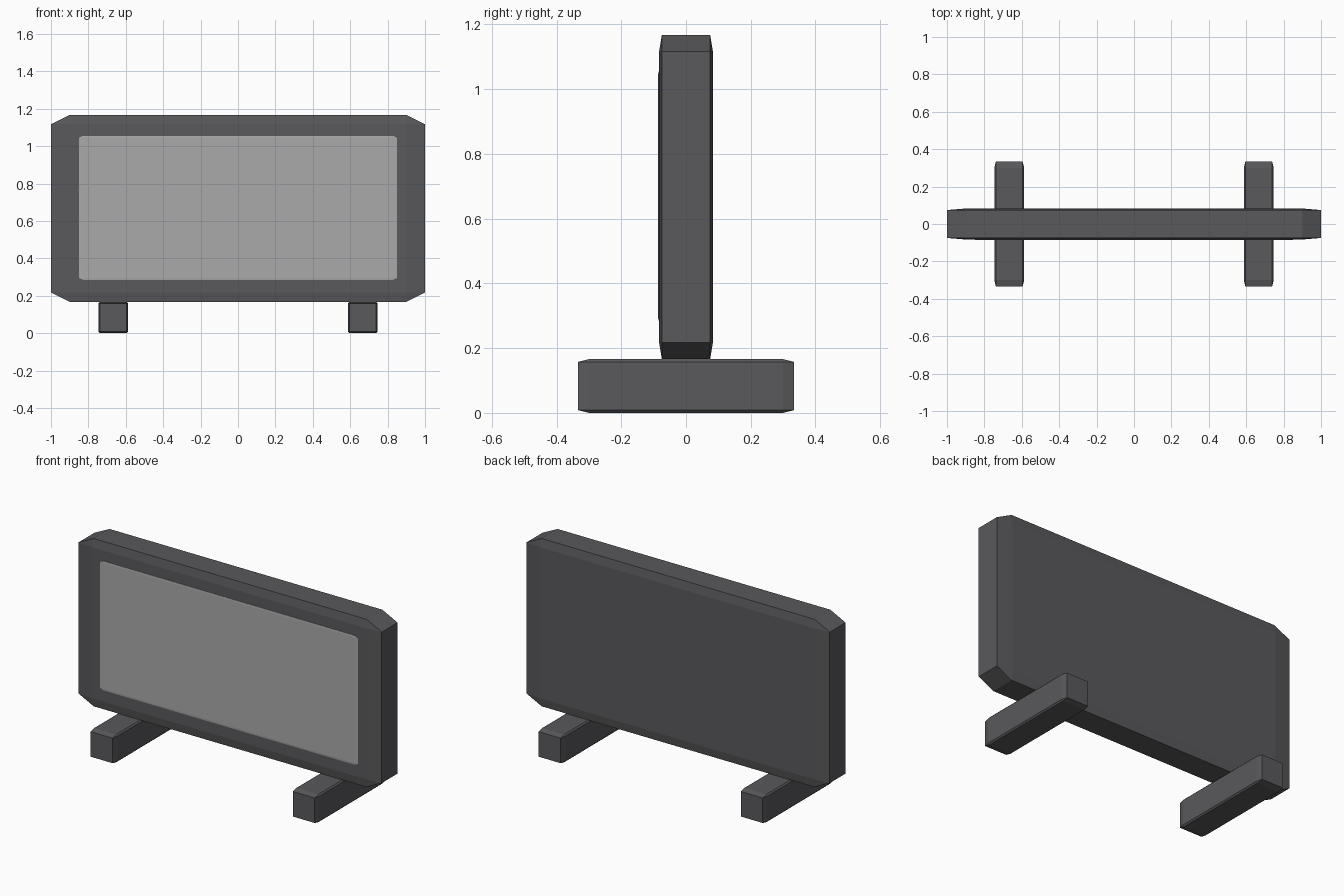
import bpy
import bmesh
from mathutils import Matrix

if "Cube" in bpy.data.objects:
    bpy.data.objects.remove(bpy.data.objects["Cube"])


def material(name, rgb):
    mat = bpy.data.materials.new(name)
    mat.diffuse_color = (*rgb, 1)
    mat.use_nodes = True
    mat.node_tree.nodes["Principled BSDF"].inputs["Base Color"].default_value = mat.diffuse_color
    return mat


def chamfered_box(name, centre, half, bevel, mat):
    """Bevel a 2-unit cube, then stretch it, so the chamfer follows each axis."""
    bm = bmesh.new()
    bmesh.ops.create_cube(bm, size=2)
    bmesh.ops.bevel(bm, geom=bm.edges[:], offset=bevel, segments=1,
                    profile=0.5, affect='EDGES')
    bmesh.ops.transform(bm, matrix=Matrix.Diagonal((*half, 1)), verts=bm.verts)
    mesh = bpy.data.meshes.new(name)
    bm.to_mesh(mesh)
    bm.free()
    mesh.materials.append(mat)
    obj = bpy.data.objects.new(name, mesh)
    obj.location = centre
    bpy.context.collection.objects.link(obj)
    return obj


dark = material("dark_grey", (0.1, 0.1, 0.107))
light = material("screen_grey", (0.4, 0.4, 0.4))

# Wide upright housing
chamfered_box("housing", (0, 0, 0.667), (1, 0.083, 0.5), 0.1, dark)

# Display panel standing just proud of the front
chamfered_box("screen", (0, -0.046, 0.67), (0.85, 0.04, 0.385), 0.025, light)

# Two feet running front to back
for side, x in (("left", -0.667), ("right", 0.667)):
    chamfered_box(side + "_foot", (x, 0, 0.083), (0.08, 0.333, 0.083), 0.1, dark)
